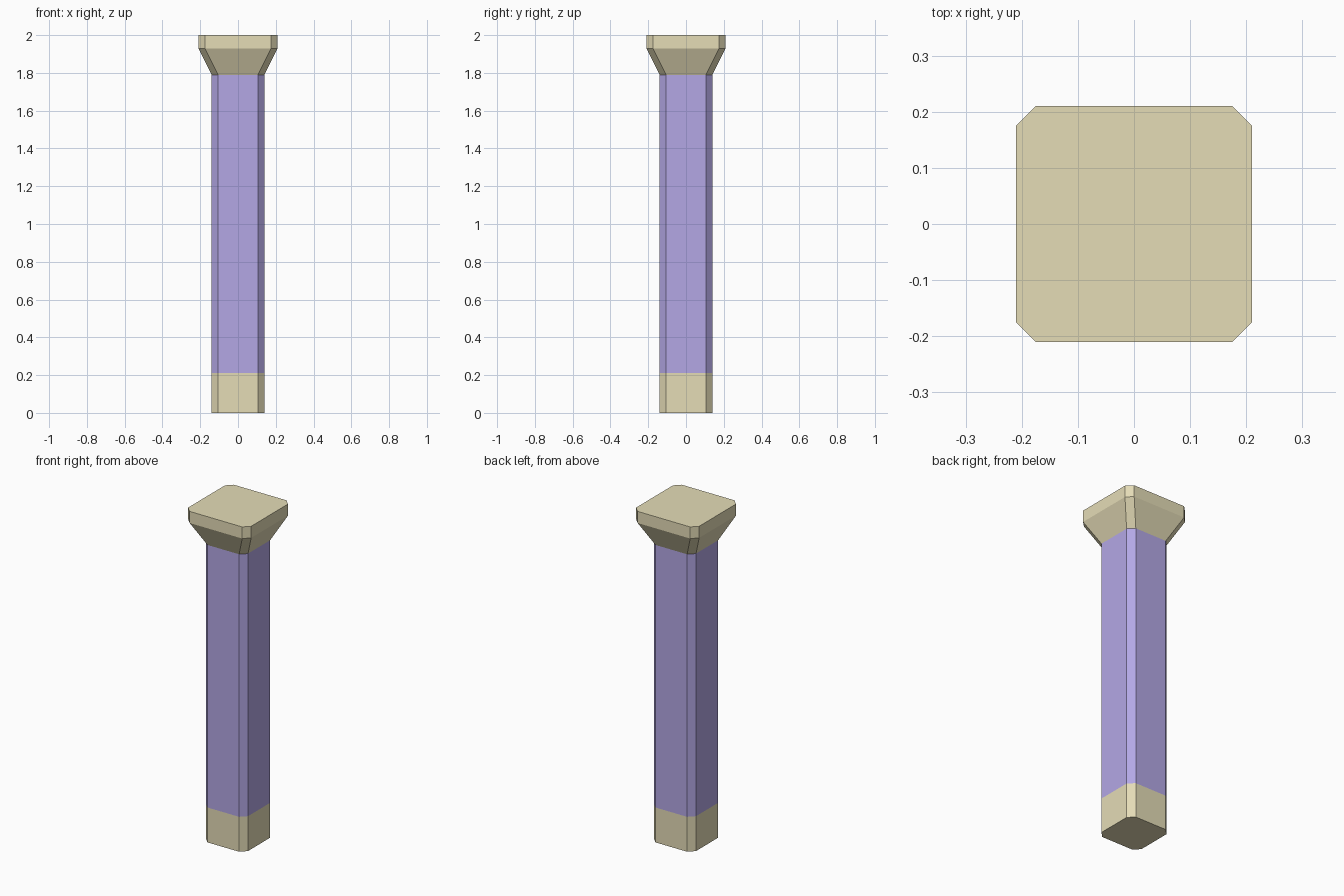
import bpy, bmesh

if "Cube" in bpy.data.objects:
    bpy.data.objects.remove(bpy.data.objects["Cube"])

CUT = 0.035  # corner chamfer, constant over the whole height


def material(name, rgb):
    m = bpy.data.materials.new(name)
    m.diffuse_color = (*rgb, 1)
    m.use_nodes = True
    m.node_tree.nodes["Principled BSDF"].inputs["Base Color"].default_value = m.diffuse_color
    return m


def ring(bm, half, z):
    """Chamfered square of verts, counter-clockwise seen from above."""
    i = half - CUT
    quarter = [(half, -i), (half, i)]
    pts = []
    for _ in range(4):
        pts += quarter
        quarter = [(-y, x) for x, y in quarter]
    return [bm.verts.new((x, y, z)) for x, y in pts]


def column_part(name, profile, mat, bottom=False, top=False):
    """Loft chamfered squares through (half width, z) pairs."""
    bm = bmesh.new()
    rings = [ring(bm, h, z) for h, z in profile]
    for a, b in zip(rings, rings[1:]):
        for k in range(8):
            n = (k + 1) % 8
            bm.faces.new((a[k], a[n], b[n], b[k]))
    if bottom:
        bm.faces.new(rings[0][::-1])
    if top:
        bm.faces.new(rings[-1])
    me = bpy.data.meshes.new(name)
    bm.to_mesh(me)
    bm.free()
    me.materials.append(mat)
    ob = bpy.data.objects.new(name, me)
    bpy.context.collection.objects.link(ob)


gold = material("gold", (0.78, 0.715, 0.47))
purple = material("purple", (0.455, 0.39, 0.785))

# Flush base, long shaft, flared capital; hidden joints stay open
column_part("base", [(0.14, 0), (0.14, 0.21)], gold, bottom=True)
column_part("shaft", [(0.14, 0.21), (0.14, 1.79)], purple)
column_part("capital", [(0.14, 1.79), (0.21, 1.93), (0.21, 2.0)], gold, top=True)
